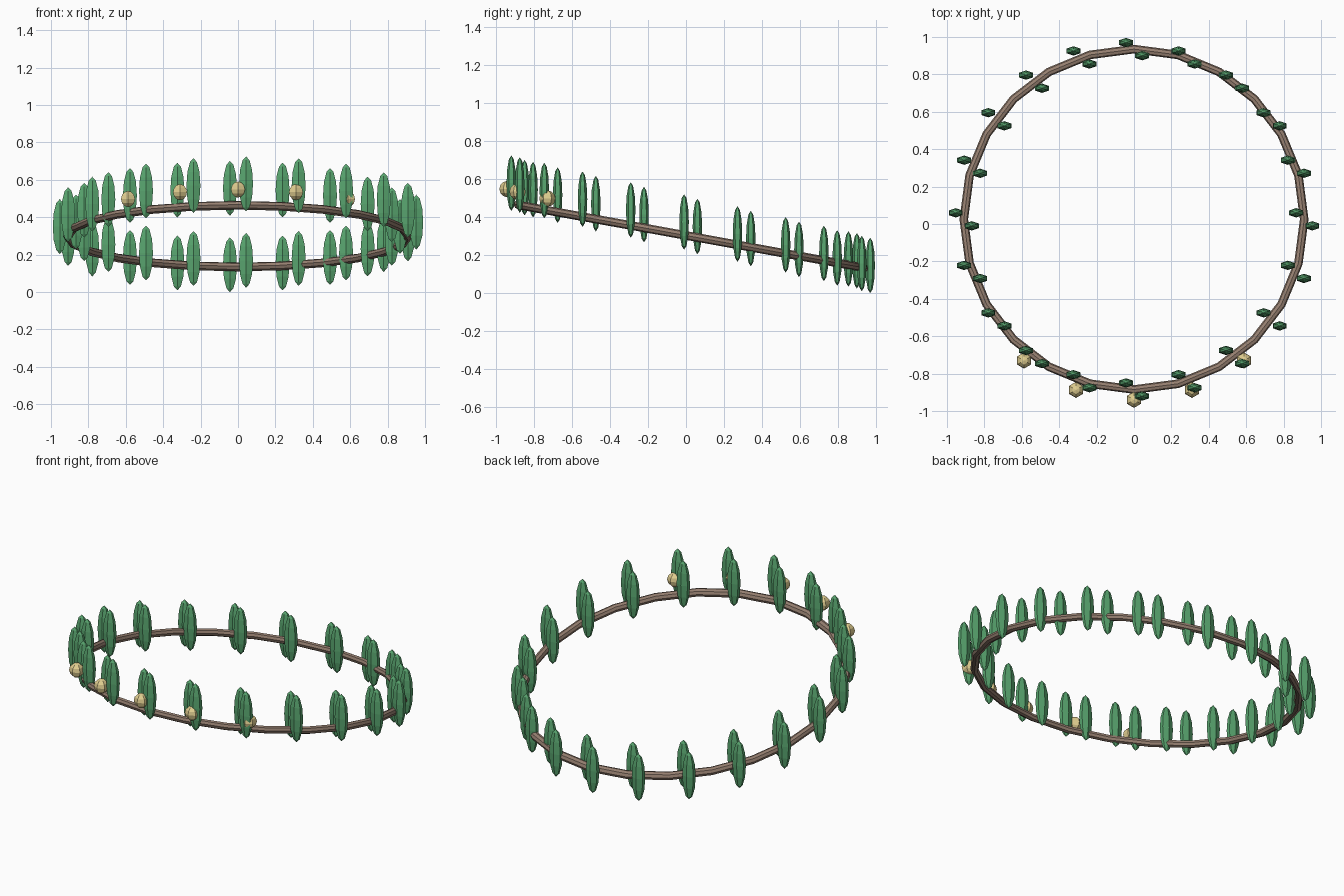
import bpy
from math import sin, cos, radians, pi

if "Cube" in bpy.data.objects:
    bpy.data.objects.remove(bpy.data.objects["Cube"])

R, CY = 0.91, 0.025          # wreath radius and centre offset


def material(name, rgb):
    m = bpy.data.materials.new(name)
    m.diffuse_color = (*rgb, 1)
    m.use_nodes = True
    m.node_tree.nodes["Principled BSDF"].inputs["Base Color"].default_value = m.diffuse_color
    return m


brown = material("bark", (0.30, 0.21, 0.16))
green = material("leaf_green", (0.10, 0.38, 0.16))
gold = material("berry_gold", (0.75, 0.62, 0.28))


def finish(name, mat):
    ob = bpy.context.object
    ob.name = name
    ob.data.materials.append(mat)
    return ob


def ellipsoid(name, loc, size, mat):
    bpy.ops.mesh.primitive_uv_sphere_add(segments=6, ring_count=6, radius=1, location=loc)
    ob = finish(name, mat)
    # primitive starts with a corner on the x axis, kept for the hexagonal outline
    for v in ob.data.vertices:
        v.co.x *= size[0]
        v.co.y *= size[1]
        v.co.z *= size[2]
    return ob


# Ring branch: torus sheared so that the front rises
bpy.ops.mesh.primitive_torus_add(major_segments=24, minor_segments=8,
                                 major_radius=R, minor_radius=0.023)
ring = finish("branch_ring", brown)
for v in ring.data.vertices:
    v.co.z += 0.299 - 0.165 * v.co.y / R
    v.co.y += CY
bpy.ops.object.shade_smooth_by_angle(angle=radians(30))

# Leaf pairs: 20 stations around the ring
for i in range(20):
    a = pi / 2 + i * pi / 10
    for s, side in ((-1, "left"), (1, "right")):
        ellipsoid(f"leaf_{side}_{i}",
                  (R * cos(a) + s * 0.043,
                   CY + R * sin(a) - s * 0.035,
                   0.3625 - 0.2045 * sin(a) + s * 0.012),
                  (0.043, 0.025, 0.146), green)

# Berries along the front, mirrored left and right
for x, y, z in ((0, -0.94, 0.548), (0.31, -0.887, 0.534), (0.588, -0.73, 0.498)):
    for s in ((1, -1) if x else (1,)):
        ellipsoid("berry", (s * x, y, z), (0.043, 0.043, 0.043), gold)
